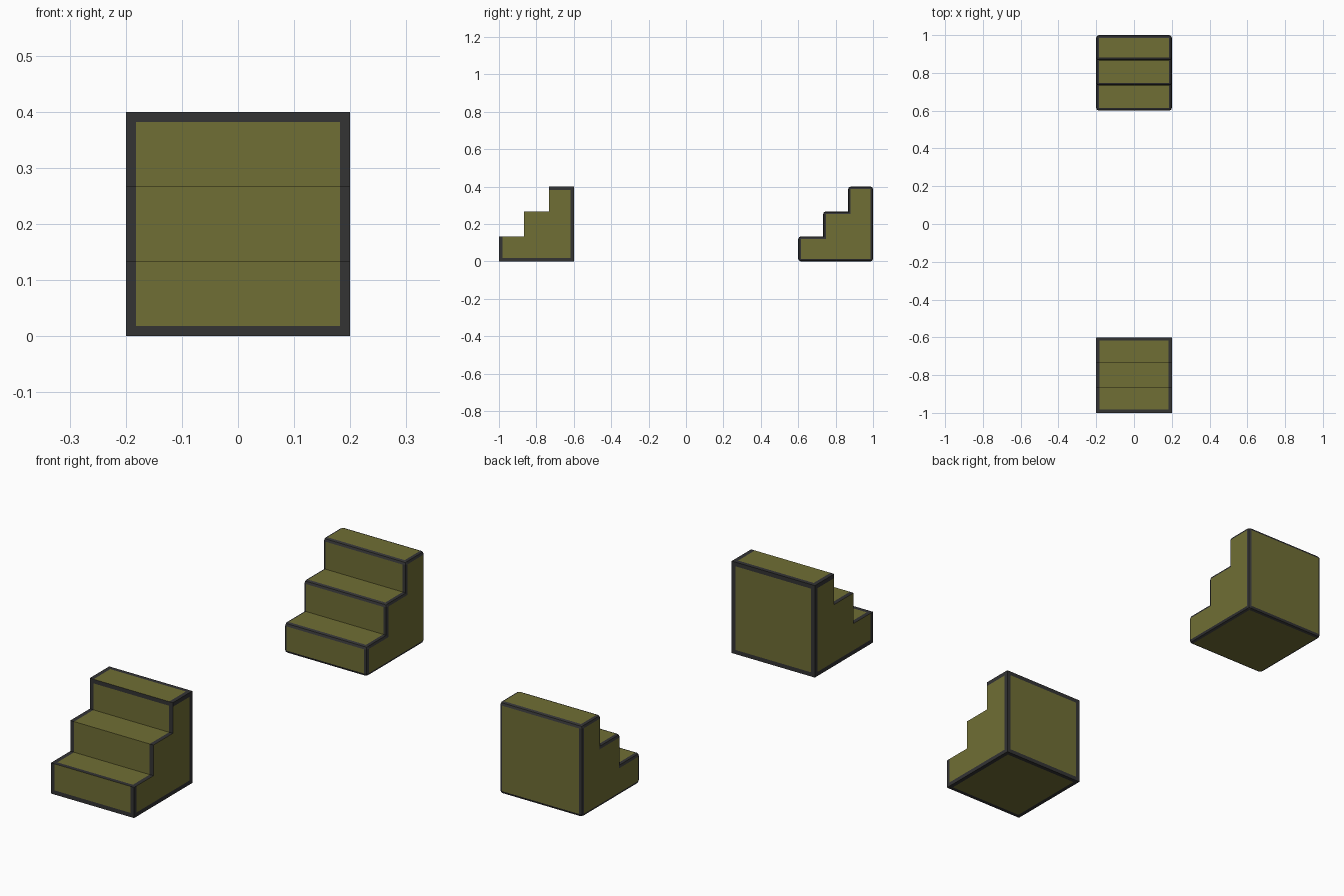
import bpy, bmesh

if "Cube" in bpy.data.objects:
    bpy.data.objects.remove(bpy.data.objects["Cube"])

W = 0.2        # half width of a stair block
S = 0.4        # depth and height of a block
BORDER = 0.018


def material(name, rgb):
    m = bpy.data.materials.new(name)
    m.diffuse_color = (*rgb, 1.0)
    m.use_nodes = True
    m.node_tree.nodes["Principled BSDF"].inputs["Base Color"].default_value = m.diffuse_color
    return m


olive = material("olive", (0.162, 0.156, 0.035))
charcoal = material("charcoal", (0.033, 0.033, 0.034))


def stair_mesh(y0):
    """Three-step solid rising towards +y, starting at y0."""
    n, t = 3, S / 3
    profile = [(y0 + S, 0.0), (y0, 0.0)]
    for i in range(n):
        profile += [(y0 + i * t, (i + 1) * t), (y0 + (i + 1) * t, (i + 1) * t)]
    bm = bmesh.new()
    face = bm.faces.new([bm.verts.new((-W, y, z)) for y, z in profile])
    ext = bmesh.ops.extrude_face_region(bm, geom=[face])
    verts = [g for g in ext["geom"] if isinstance(g, bmesh.types.BMVert)]
    bmesh.ops.translate(bm, verts=verts, vec=(2 * W, 0, 0))
    bmesh.ops.recalc_face_normals(bm, faces=bm.faces[:])
    return bm


def finish(bm, name):
    me = bpy.data.meshes.new(name)
    bm.normal_update()
    bm.to_mesh(me)
    bm.free()
    me.materials.append(olive)
    me.materials.append(charcoal)
    ob = bpy.data.objects.new(name, me)
    bpy.context.collection.objects.link(ob)
    return ob


# Front block: sharp edges, painted border along the outer box limits
bm = stair_mesh(-1.0)
limits = [(-W, W), (-1.0, -1.0 + S), (0.0, S)]
for axis, (lo, hi) in enumerate(limits):
    for pos in (lo + BORDER, hi - BORDER):
        co, no = [0, 0, 0], [0, 0, 0]
        co[axis], no[axis] = pos, 1
        bmesh.ops.bisect_plane(bm, geom=bm.verts[:] + bm.edges[:] + bm.faces[:],
                               plane_co=co, plane_no=no, dist=1e-6)
bm.normal_update()
for f in bm.faces:
    c = f.calc_center_median()
    for axis, (lo, hi) in enumerate(limits):
        if abs(f.normal[axis]) < 0.5 and (c[axis] < lo + BORDER or c[axis] > hi - BORDER):
            f.material_index = 1
finish(bm, "painted_stair_block")

# Rear block: every outward edge rounded, the rounding is dark trim
bm = stair_mesh(1.0 - S)
bm.normal_update()
convex = [e for e in bm.edges if e.calc_face_angle_signed() > 0.1]
bmesh.ops.bevel(bm, geom=convex, offset=0.014, offset_type='OFFSET', segments=2,
                profile=0.5, affect='EDGES', clamp_overlap=True, material=1)
finish(bm, "bevelled_stair_block")
